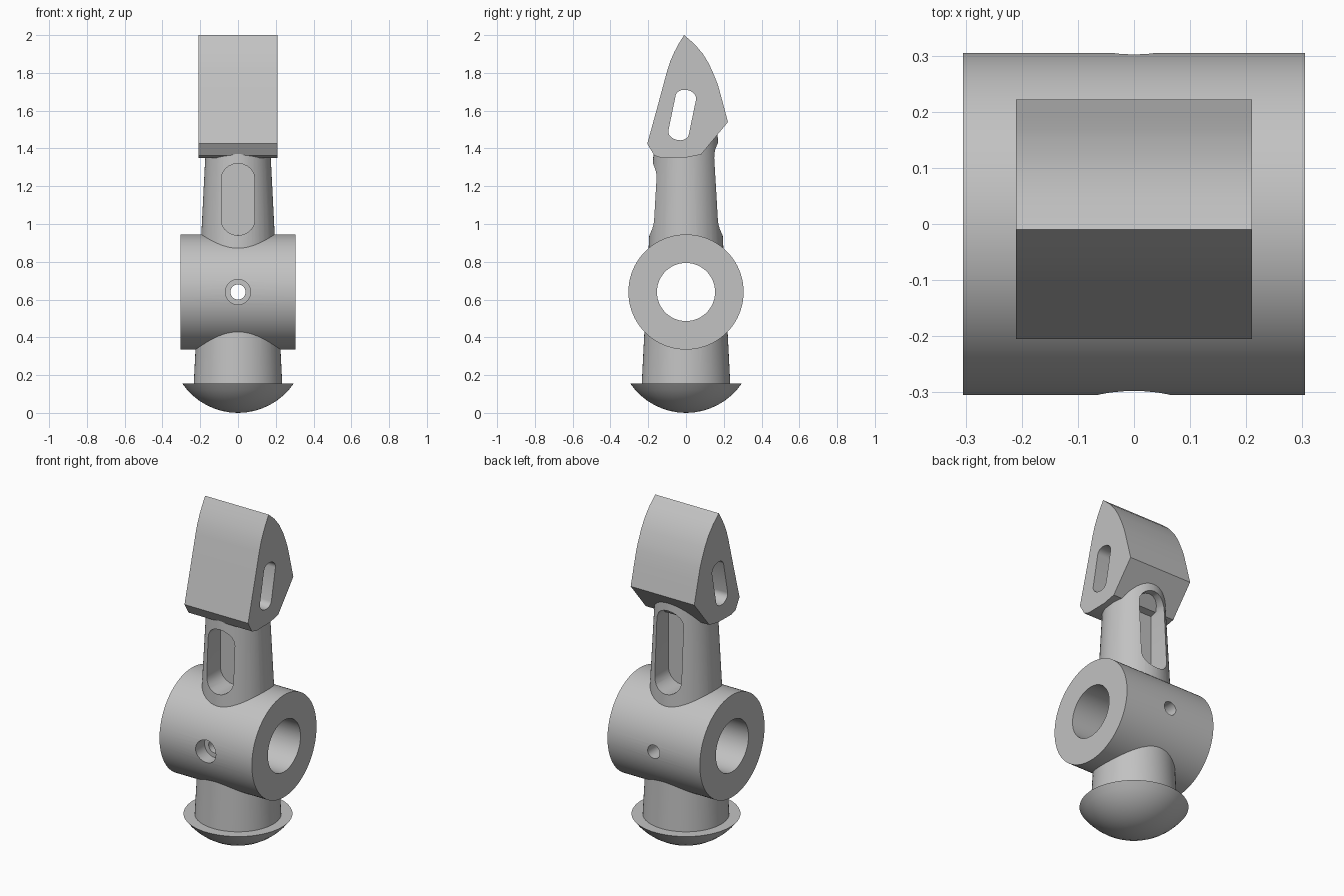
import bpy, bmesh, math
from math import sin, cos, pi

cube = bpy.data.objects.get("Cube")
if cube:
    bpy.data.objects.remove(cube, do_unlink=True)

grey = bpy.data.materials.new("cast grey")
grey.use_nodes = True
grey.diffuse_color = (0.54, 0.54, 0.54, 1)
grey.node_tree.nodes["Principled BSDF"].inputs["Base Color"].default_value = (0.54, 0.54, 0.54, 1)


def finish(name, bm):
    bmesh.ops.recalc_face_normals(bm, faces=bm.faces)
    mesh = bpy.data.meshes.new(name)
    bm.to_mesh(mesh)
    bm.free()
    mesh.materials.append(grey)
    obj = bpy.data.objects.new(name, mesh)
    bpy.context.collection.objects.link(obj)
    return obj


def prism(name, outline, axis, lo, hi):
    """Extrude a closed outline, given as (across, up), along x or y."""
    bm = bmesh.new()
    place = (lambda u, v, t: (t, u, v)) if axis == "x" else (lambda u, v, t: (u, t, v))
    rings = [[bm.verts.new(place(u, v, t)) for u, v in outline] for t in (lo, hi)]
    n = len(outline)
    for ring in rings:
        bm.faces.new(ring)
    for i in range(n):
        j = (i + 1) % n
        bm.faces.new((rings[0][i], rings[0][j], rings[1][j], rings[1][i]))
    return finish(name, bm)


def lathe(name, profile, steps=64):
    """Turn a (radius, height) profile around the z axis."""
    bm = bmesh.new()
    verts = [bm.verts.new((r, 0, z)) for r, z in profile]
    edges = [bm.edges.new(pair) for pair in zip(verts, verts[1:])]
    bmesh.ops.spin(bm, geom=verts + edges, cent=(0, 0, 0), axis=(0, 0, 1),
                   angle=2 * pi, steps=steps)
    bmesh.ops.remove_doubles(bm, verts=bm.verts, dist=0.0001)
    return finish(name, bm)


def circle(radius, up, steps=64):
    return [(radius * cos(2 * pi * i / steps), up + radius * sin(2 * pi * i / steps))
            for i in range(steps)]


def slot(centre, half_width, half_length, rise, tilt=0.0, steps=10):
    """Long hole with rounded ends, tilted from the vertical."""
    points = []
    for side in (1, -1):
        for i in range(steps + 1):
            a = pi * i / steps
            u = side * half_width * cos(a)
            v = side * (half_length - rise + rise * sin(a))
            points.append((centre[0] + u * cos(tilt) + v * sin(tilt),
                           centre[1] - u * sin(tilt) + v * cos(tilt)))
    return points


def cut(part, *cutters):
    bpy.context.view_layer.objects.active = part
    for cutter in cutters:
        cutter.hide_render = True
        mod = part.modifiers.new("cut", "BOOLEAN")
        mod.operation = "DIFFERENCE"
        mod.solver = "EXACT"
        mod.object = cutter
        bpy.ops.object.modifier_apply(modifier=mod.name)
    for cutter in cutters:
        bpy.data.objects.remove(cutter, do_unlink=True)


HUB_Z = 0.64

# Domed foot with a flat upper rim
R, H = 0.358, 0.155
sweep = math.acos((R - H) / R)
dome = [(R * sin(sweep * i / 8), R - R * cos(sweep * i / 8)) for i in range(9)]
foot = lathe("foot", dome + [(0, H)])

# Cross tube with its bore, pin hole and front counterbore
hub = prism("hub", circle(0.305, HUB_Z, 96), "x", -0.305, 0.305)
cut(hub,
    prism("bore_cutter", circle(0.154, HUB_Z), "x", -0.5, 0.5),
    prism("pin_cutter", circle(0.04, HUB_Z, 32), "y", -0.5, 0.5),
    prism("counterbore_cutter", circle(0.067, HUB_Z, 32), "y", -0.5, -0.22))

# Tapered neck, relieved by a pocket in front and a taller one behind
TILT = math.radians(11.7)
neck = lathe("neck", [(0, 0.14), (0.235, 0.14), (0.166, 1.5), (0, 1.5)])
cut(neck,
    prism("hub_cutter", circle(0.29, HUB_Z), "x", -0.5, 0.5),
    prism("front_pocket_cutter", slot((0, 1.13), 0.088, 0.19, 0.08), "y", -0.5, -0.04),
    prism("back_pocket_cutter", slot((0, 1.185), 0.088, 0.245, 0.08), "y", 0.04, 0.5),
    prism("clearance_cutter", slot((-0.02, 1.575), 0.06, 0.14, 0.045, TILT), "x", -0.5, 0.5))

# Pointed head with a tilted slot through it
head_outline = [
    (-0.01, 2.0), (-0.038, 1.955), (-0.062, 1.91), (-0.083, 1.863), (-0.10, 1.81),
    (-0.15, 1.625), (-0.205, 1.425), (-0.168, 1.363), (-0.13, 1.35), (0, 1.352),
    (0.08, 1.368), (0.222, 1.54), (0.19, 1.66), (0.168, 1.74), (0.15, 1.785),
    (0.123, 1.845), (0.09, 1.9), (0.045, 1.953)]
head = prism("head", head_outline, "x", -0.21, 0.21)
cut(head, prism("head_slot_cutter", slot((-0.02, 1.577), 0.055, 0.135, 0.04, TILT), "x", -0.5, 0.5))

# Smooth the round surfaces, keep the corners crisp
bpy.ops.object.select_all(action="DESELECT")
for part in (foot, hub, neck, head):
    part.select_set(True)
    bpy.context.view_layer.objects.active = part
bpy.ops.object.shade_smooth_by_angle(angle=math.radians(25))
